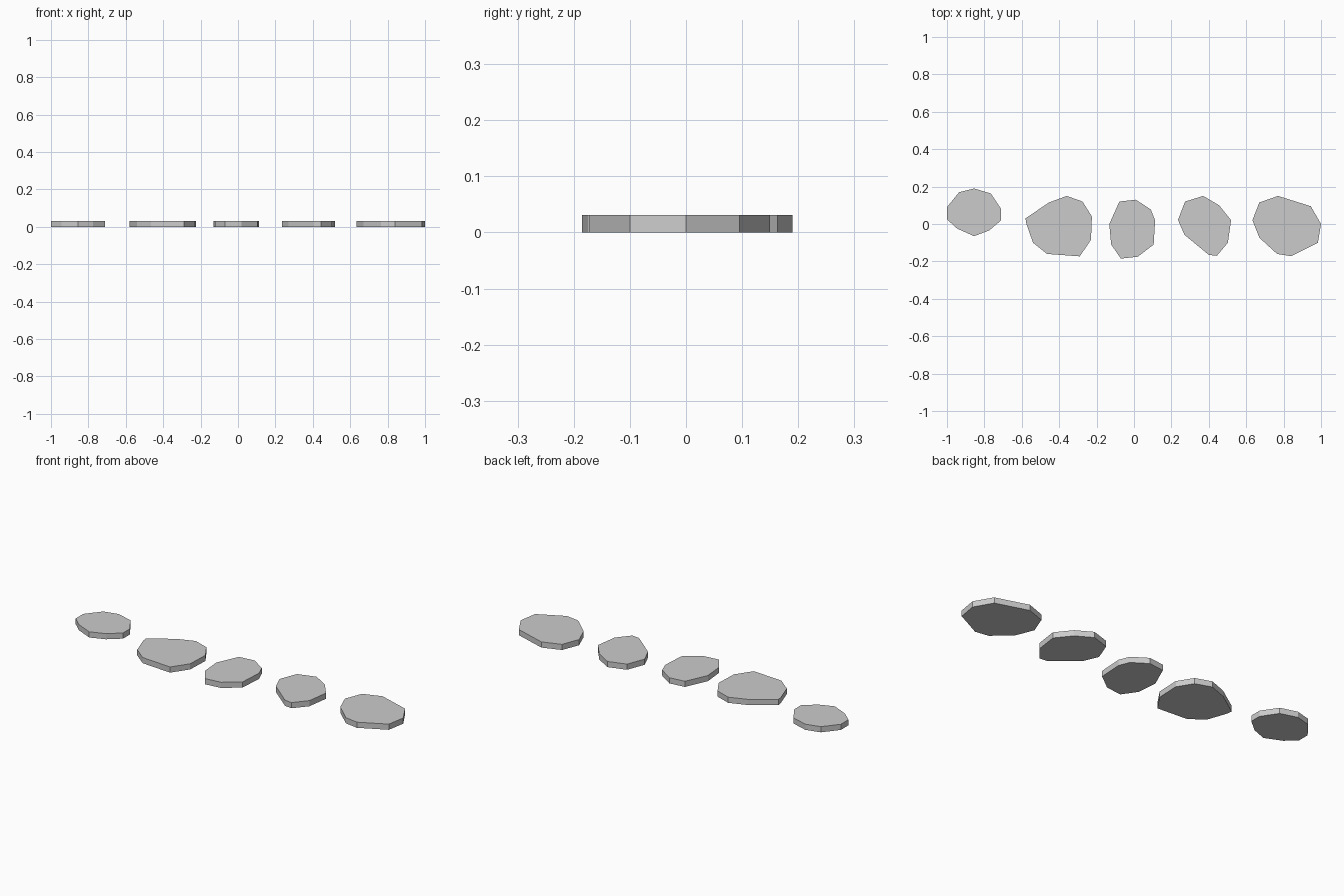
import bpy
import bmesh

if "Cube" in bpy.data.objects:
    bpy.data.objects.remove(bpy.data.objects["Cube"])

HEIGHT = 0.031

# Outline of each stepping stone, seen from the top
OUTLINES = [
    [(-1, .09), (-.935, .17), (-.855, .19), (-.765, .163), (-.71, .08),
     (-.71, .02), (-.775, -.035), (-.855, -.065), (-.945, -.025), (-1, .025)],
    [(-.58, .03), (-.455, .115), (-.36, .15), (-.275, .12), (-.225, .04),
     (-.23, -.085), (-.29, -.173), (-.465, -.16), (-.54, -.10), (-.575, 0)],
    [(-.132, 0), (-.078, .12), (.01, .13), (.09, .077), (.113, .02),
     (.105, -.11), (.02, -.175), (-.07, -.185), (-.122, -.11)],
    [(.235, .022), (.273, .12), (.37, .15), (.455, .10), (.519, .02),
     (.502, -.10), (.443, -.17), (.40, -.165), (.27, -.058)],
    [(.633, .02), (.67, .115), (.77, .15), (.945, .095), (1, 0),
     (.983, -.10), (.84, -.172), (.765, -.16), (.67, -.073)],
]


def slab(name, outline):
    """Extrude a flat outline into a stone slab."""
    bm = bmesh.new()
    base = bm.faces.new([bm.verts.new((x, y, 0)) for x, y in outline])
    ext = bmesh.ops.extrude_face_region(bm, geom=[base], use_keep_orig=True)
    top = [v for v in ext["geom"] if isinstance(v, bmesh.types.BMVert)]
    bmesh.ops.translate(bm, verts=top, vec=(0, 0, HEIGHT))
    bmesh.ops.recalc_face_normals(bm, faces=bm.faces)
    mesh = bpy.data.meshes.new(name)
    bm.to_mesh(mesh)
    bm.free()
    bpy.context.collection.objects.link(bpy.data.objects.new(name, mesh))


# Row of stepping stones
for i, outline in enumerate(OUTLINES, 1):
    slab(f"stepping_stone_{i}", outline)
